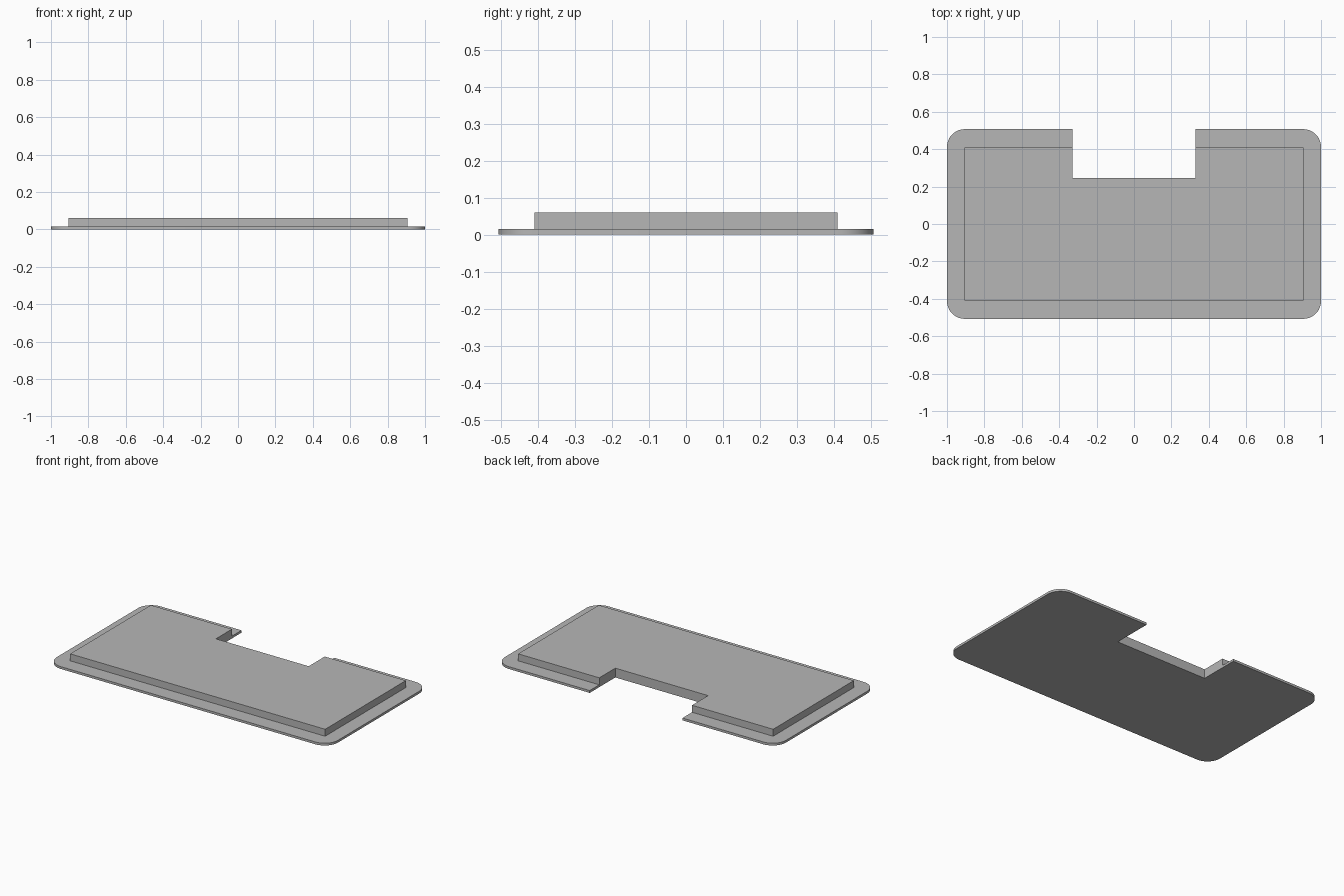
import bpy, bmesh, math

cube = bpy.data.objects.get("Cube")
if cube:
    bpy.data.objects.remove(cube)

NOTCH_X, NOTCH_Y = 0.33, 0.247

grey = bpy.data.materials.new("plain_grey")
grey.use_nodes = True
color = (0.47, 0.47, 0.47, 1)
grey.diffuse_color = color
grey.node_tree.nodes["Principled BSDF"].inputs["Base Color"].default_value = color


def corner(x, y, radius, steps=12):
    """Right-side outline corner, walked from -y to +y."""
    if radius == 0:
        return [(x, y)]
    sign = 1 if y > 0 else -1
    start = 0 if y > 0 else -math.pi / 2
    angles = [start + math.pi / 2 * i / steps for i in range(steps + 1)]
    return [(x - radius + radius * math.cos(a),
             y - sign * radius + radius * math.sin(a)) for a in angles]


def notched_slab(name, half_x, half_y, radius, bottom, top):
    """Extrude a mirrored rectangular outline with a notch in its back edge."""
    right = corner(half_x, -half_y, radius) + corner(half_x, half_y, radius)
    right += [(NOTCH_X, half_y), (NOTCH_X, NOTCH_Y)]
    outline = right + [(-x, y) for x, y in reversed(right)]
    bm = bmesh.new()
    base = bm.faces.new([bm.verts.new((x, y, bottom)) for x, y in outline])
    raised = bmesh.ops.extrude_face_region(bm, geom=[base], use_keep_orig=True)
    verts = [v for v in raised["geom"] if isinstance(v, bmesh.types.BMVert)]
    bmesh.ops.translate(bm, verts=verts, vec=(0, 0, top - bottom))
    bmesh.ops.recalc_face_normals(bm, faces=bm.faces[:])
    mesh = bpy.data.meshes.new(name)
    bm.to_mesh(mesh)
    bm.free()
    mesh.materials.append(grey)
    obj = bpy.data.objects.new(name, mesh)
    bpy.context.collection.objects.link(obj)
    bpy.ops.object.select_all(action="DESELECT")
    obj.select_set(True)
    bpy.context.view_layer.objects.active = obj
    bpy.ops.object.shade_smooth_by_angle(angle=math.radians(30))
    return obj


# Thin rounded flange and the square-cornered block on it
notched_slab("base_flange", 1.0, 0.507, 0.095, 0, 0.015)
notched_slab("raised_block", 0.907, 0.41, 0, 0.015, 0.06)
